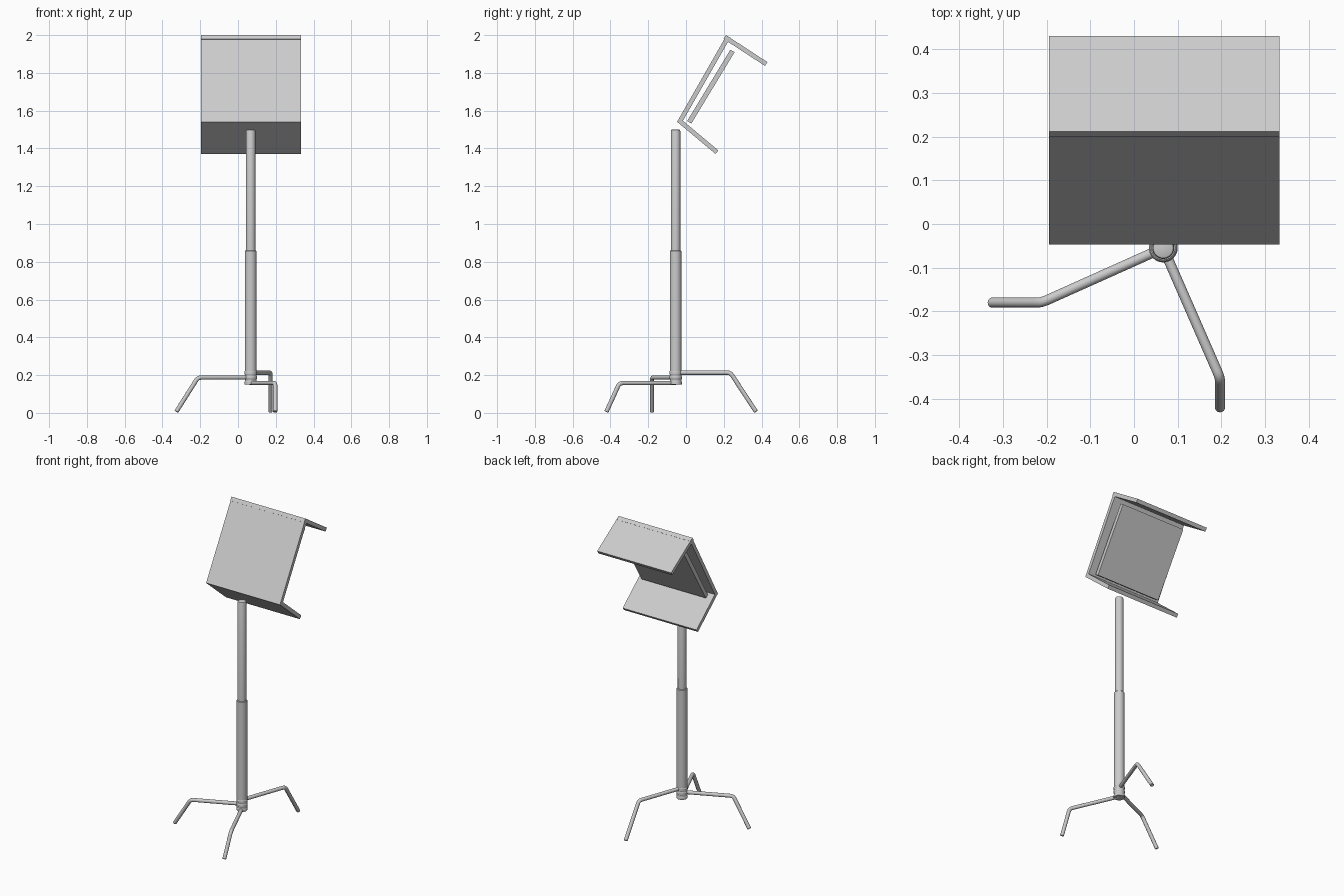
import bpy, bmesh
from mathutils import Vector

if "Cube" in bpy.data.objects:
    bpy.data.objects.remove(bpy.data.objects["Cube"])

PX, PY = 0.067, -0.055      # pole axis
CX = 0.069                  # panel centre in x


def finish(bm, name, smooth=False):
    bmesh.ops.recalc_face_normals(bm, faces=bm.faces)
    me = bpy.data.meshes.new(name)
    bm.to_mesh(me)
    bm.free()
    ob = bpy.data.objects.new(name, me)
    bpy.context.collection.objects.link(ob)
    if smooth:
        bpy.ops.object.select_all(action='DESELECT')
        ob.select_set(True)
        bpy.context.view_layer.objects.active = ob
        bpy.ops.object.shade_smooth_by_angle()
    return ob


def skin_rings(name, rings):
    """Join equal-sized rings of points into a capped tube."""
    bm = bmesh.new()
    loops = [[bm.verts.new(p) for p in ring] for ring in rings]
    n = len(loops[0])
    for a, b in zip(loops, loops[1:]):
        for i in range(n):
            j = (i + 1) % n
            bm.faces.new((a[i], a[j], b[j], b[i]))
    bm.faces.new(loops[0])
    bm.faces.new(loops[-1])
    return finish(bm, name, True)


def ring(c, u, v, r, n):
    from math import cos, sin, tau
    return [c + (u * cos(tau * i / n) + v * sin(tau * i / n)) * r for i in range(n)]


def turned(name, profile):
    """Round part on the pole axis from (radius, z) pairs."""
    skin_rings(name, [ring(Vector((PX, PY, z)), Vector((1, 0, 0)), Vector((0, 1, 0)), r, 32)
                      for r, z in profile])


def leg(name, elbow, foot, radius=0.0115):
    """Bent round bar: level arm, rounded elbow, sloping foot."""
    elbow, foot = Vector(elbow), Vector(foot)
    hub = Vector((PX, PY, elbow.z))
    a = elbow + (hub - elbow).normalized() * 0.018
    b = elbow + (foot - elbow).normalized() * 0.018
    tip = (foot - elbow).normalized()
    pts = [hub] + [a.lerp(elbow, t).lerp(elbow.lerp(b, t), t) for t in (0, .25, .5, .75, 1)]
    pts += [foot - tip * 0.003, foot]
    side = (elbow - hub).cross(Vector((0, 0, 1))).normalized()
    rings = []
    for i, p in enumerate(pts):
        d = (pts[min(i + 1, len(pts) - 1)] - pts[max(i - 1, 0)]).normalized()
        u = (side - d * side.dot(d)).normalized()
        r = radius * 0.8 if i == len(pts) - 1 else radius
        rings.append(ring(p, u, d.cross(u), r, 16))
    skin_rings(name, rings)


def slab(name, p, q, thick, half_width):
    """Flat board; p-q is one long edge seen from the side, in (y, z)."""
    p, q = Vector(p), Vector(q)
    d = (q - p).normalized()
    n = Vector((d.y, -d.x)) * thick
    bm = bmesh.new()
    face = bm.faces.new([bm.verts.new((CX - half_width, c.x, c.y)) for c in (p, q, q + n, p + n)])
    ext = bmesh.ops.extrude_face_region(bm, geom=[face])
    bmesh.ops.translate(bm, vec=(2 * half_width, 0, 0),
                        verts=[v for v in ext['geom'] if isinstance(v, bmesh.types.BMVert)])
    finish(bm, name)


# telescopic pole
turned("lower_tube", [(0.027, 0.151), (0.031, 0.155), (0.031, 0.856), (0.027, 0.860)])
turned("upper_tube", [(0.025, 0.84), (0.025, 1.492), (0.023, 1.498), (0.019, 1.5)])

# three legs at stepped heights, each with its collar
for side, elbow, foot in (
        ("low", (0.197, -0.352, 0.158), (0.197, -0.422, 0.005)),
        ("middle", (-0.212, -0.180, 0.187), (-0.327, -0.180, 0.006)),
        ("high", (0.172, 0.235, 0.213), (0.172, 0.371, 0.006))):
    leg(side + "_leg", elbow, foot)
    z = elbow[2]
    turned(side + "_collar", [(0.031, z - 0.009), (0.033, z - 0.006),
                              (0.033, z + 0.006), (0.031, z + 0.009)])

# tilted housing: back board, two flaps and the inner panel
slab("back_board", (-0.047, 1.541), (0.214, 1.998), 0.024, 0.264)
slab("top_flap", (0.212, 2.0), (0.431, 1.857), 0.024, 0.264)
slab("bottom_flap", (0.156, 1.371), (-0.047, 1.541), 0.024, 0.264)
slab("inner_panel", (0.006, 1.545), (0.235, 1.923), 0.026, 0.23)
